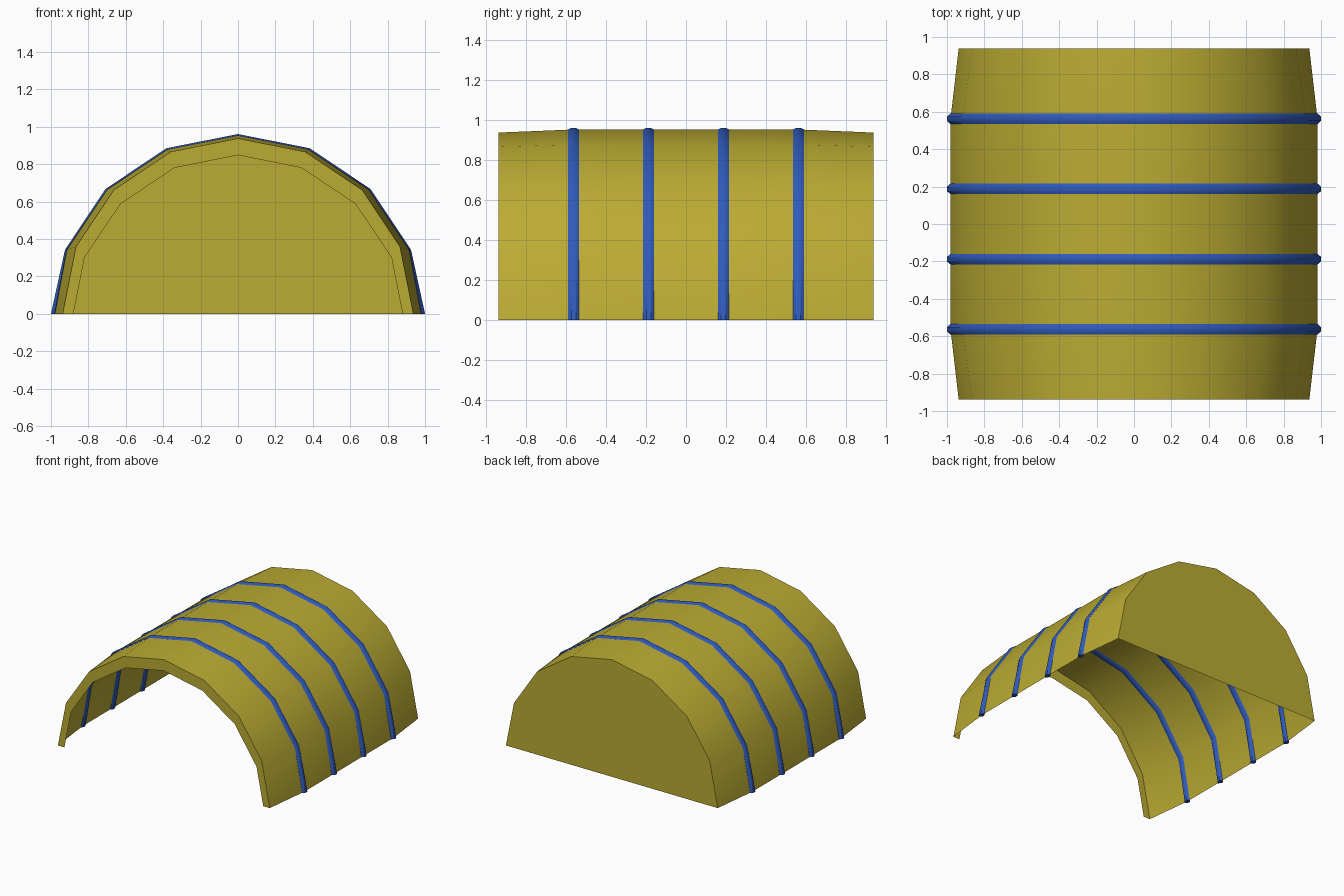
import bpy, bmesh
from math import sin, cos, pi

cube = bpy.data.objects.get("Cube")
if cube:
    bpy.data.objects.remove(cube, do_unlink=True)

SEGMENTS = 8
HALF_LENGTH = 0.9375
RIB_Y = [-0.5625, -0.1875, 0.1875, 0.5625]
DROP = 0.04


def material(name, rgb):
    mat = bpy.data.materials.new(name)
    mat.use_nodes = True
    mat.diffuse_color = (*rgb, 1)
    mat.node_tree.nodes["Principled BSDF"].inputs["Base Color"].default_value = (*rgb, 1)
    return mat


canvas = material("yellow canvas", (0.50, 0.41, 0.033))
blue = material("blue rib", (0.03, 0.105, 0.50))


def arch(radius, y, drop=0.0, foot=None):
    """Half-round arch with its feet standing on the ground."""
    points = []
    for i in range(SEGMENTS + 1):
        a = pi * i / SEGMENTS
        x, z = radius * cos(a), radius * sin(a) - drop
        if i in (0, SEGMENTS):
            x, z = (foot or radius) * (1 if i == 0 else -1), 0
        points.append((x, y, z))
    return points


def loft(bm, rows, closed=False):
    """Skin a list of arches with quads."""
    verts = [[bm.verts.new(p) for p in row] for row in rows]
    pairs = list(zip(verts, verts[1:]))
    if closed:
        pairs.append((verts[-1], verts[0]))
    for a, b in pairs:
        for i in range(SEGMENTS):
            bm.faces.new((a[i], a[i + 1], b[i + 1], b[i]))
    return verts


def finish(bm, name, mat, smooth=True):
    bmesh.ops.recalc_face_normals(bm, faces=bm.faces)
    mesh = bpy.data.meshes.new(name)
    bm.to_mesh(mesh)
    bm.free()
    mesh.materials.append(mat)
    obj = bpy.data.objects.new(name, mesh)
    bpy.context.collection.objects.link(obj)
    if smooth:
        bpy.ops.object.select_all(action="DESELECT")
        obj.select_set(True)
        bpy.context.view_layer.objects.active = obj
        bpy.ops.object.shade_smooth_by_angle(angle=pi / 6)
    return obj


# Tent body: open-bottomed canvas, tapered ends, front lip and back wall
bm = bmesh.new()
rows = [arch(HALF_LENGTH, -HALF_LENGTH)]
rows += [arch(0.993, y, DROP, 0.981) for y in RIB_Y]
rows.append(arch(HALF_LENGTH, HALF_LENGTH))
rings = loft(bm, rows)
bm.faces.new(rings[-1])
lip = [bm.verts.new(p) for p in arch(0.888, -HALF_LENGTH, DROP, 0.88)]
for i in range(SEGMENTS):
    bm.faces.new((rings[0][i], lip[i], lip[i + 1], rings[0][i + 1]))
finish(bm, "tent_canvas", canvas)

# Ribs: flattened six-sided poles running over and under the canvas
SECTION = [(-1, 0), (-0.4, 1), (0.4, 1), (1, 0), (0.4, -1), (-0.4, -1)]
for n, y in enumerate(RIB_Y):
    bm = bmesh.new()
    rows = [arch(0.993 + 0.008 * r, y + 0.028 * w, DROP, 0.982 + 0.018 * r)
            for w, r in SECTION]
    rings = loft(bm, rows, closed=True)
    for end in (0, SEGMENTS):
        bm.faces.new([ring[end] for ring in rings])
    finish(bm, f"rib_{n + 1}", blue)
